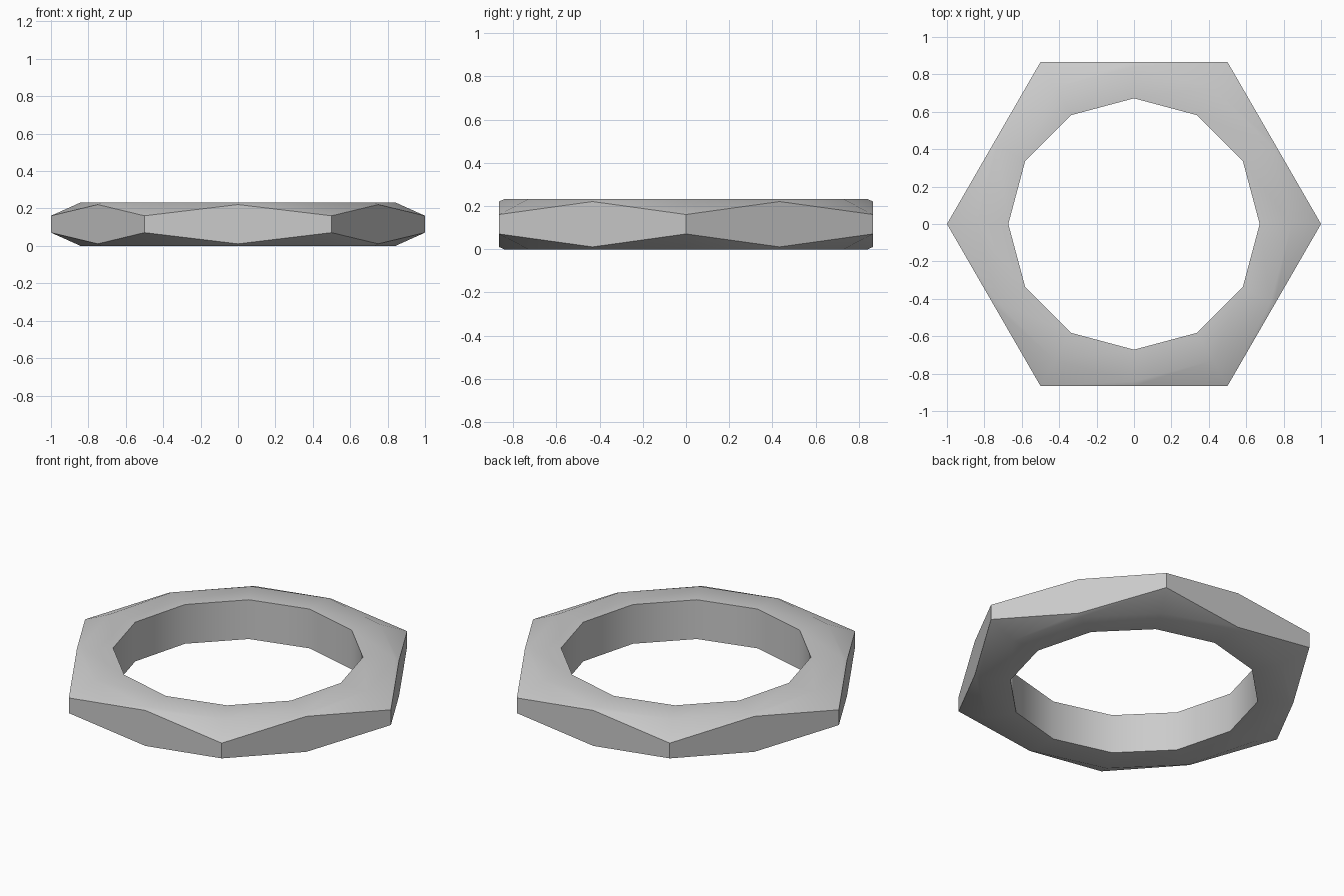
import bpy, bmesh, math

cube = bpy.data.objects.get("Cube")
if cube:
    bpy.data.objects.remove(cube)

HEIGHT = 0.232
SIDES = 12
APOTHEM = math.cos(math.pi / 6)

grey = bpy.data.materials.new("steel grey")
grey.use_nodes = True
colour = (0.6, 0.6, 0.6, 1)
grey.diffuse_color = colour
grey.node_tree.nodes["Principled BSDF"].inputs["Base Color"].default_value = colour

bm = bmesh.new()


def ring(radius, z):
    """Ring of points; radius and z are (at corners, at flat middles)."""
    points = []
    for i in range(SIDES):
        a = 2 * math.pi * i / SIDES
        r = radius[i % 2]
        points.append(bm.verts.new((r * math.cos(a), r * math.sin(a), z[i % 2])))
    return points


# Closed cross-section: bore, flat faces, chamfers and wrench flats
bore, rim, hexagon = (0.672, 0.672), (0.842, 0.842), (1.0, APOTHEM)
low, high = (0.071, 0.011), (HEIGHT - 0.071, HEIGHT - 0.011)
rings = [
    ring(bore, (0, 0)),
    ring(rim, (0, 0)),
    ring(hexagon, low),
    ring(hexagon, high),
    ring(rim, (HEIGHT, HEIGHT)),
    ring(bore, (HEIGHT, HEIGHT)),
]
for k, lower in enumerate(rings):
    upper = rings[(k + 1) % len(rings)]
    for i in range(SIDES):
        j = (i + 1) % SIDES
        bm.faces.new((lower[i], lower[j], upper[j], upper[i]))
bmesh.ops.recalc_face_normals(bm, faces=bm.faces)

mesh = bpy.data.meshes.new("hex_nut")
bm.to_mesh(mesh)
bm.free()
mesh.materials.append(grey)
nut = bpy.data.objects.new("hex_nut", mesh)
bpy.context.collection.objects.link(nut)

# Soft chamfers, crisp wrench flats
bpy.context.view_layer.objects.active = nut
nut.select_set(True)
bpy.ops.object.shade_smooth_by_angle(angle=math.radians(35))
